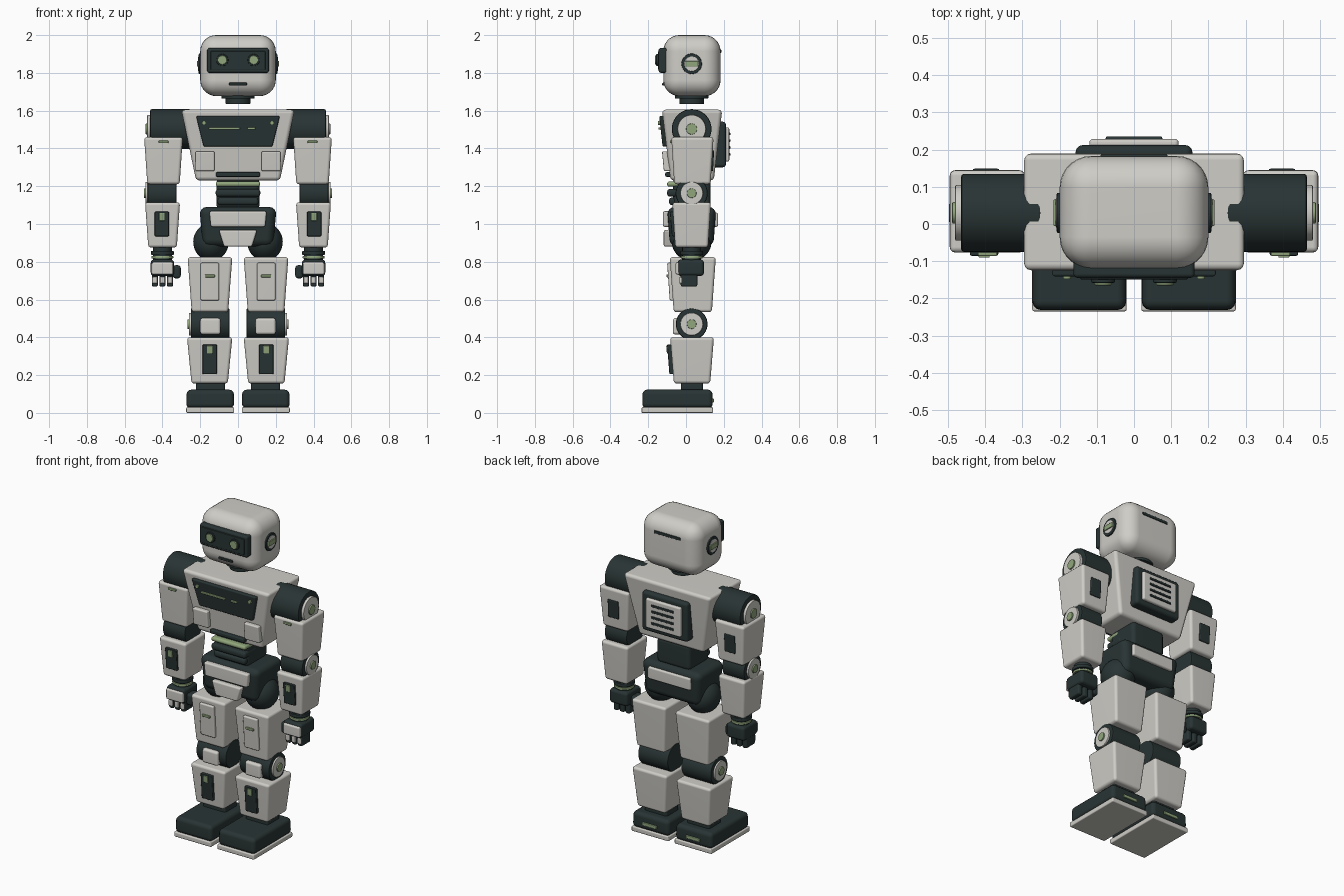
import bpy
import bmesh
from math import pi
from mathutils import Matrix, Vector

if "Cube" in bpy.data.objects:
    bpy.data.objects.remove(bpy.data.objects["Cube"])


def material(name, rgb):
    m = bpy.data.materials.new(name)
    m.use_nodes = True
    m.diffuse_color = (*rgb, 1)
    m.node_tree.nodes["Principled BSDF"].inputs["Base Color"].default_value = (*rgb, 1)
    return m


LIGHT = material("pale_grey", (0.62, 0.61, 0.57))
DARK = material("dark_slate", (0.022, 0.034, 0.034))
GREEN = material("sage_green", (0.28, 0.38, 0.20))
MID = 0.03   # depth of the body's centre line


def finish(bm, name, mat, mirror):
    bmesh.ops.recalc_face_normals(bm, faces=bm.faces)
    me = bpy.data.meshes.new(name)
    bm.to_mesh(me)
    bm.free()
    me.materials.append(mat)
    ob = bpy.data.objects.new(name, me)
    bpy.context.scene.collection.objects.link(ob)
    bpy.ops.object.select_all(action='DESELECT')
    ob.select_set(True)
    bpy.context.view_layer.objects.active = ob
    bpy.ops.object.shade_smooth_by_angle(angle=0.7)
    if mirror:
        ob.modifiers.new("mirror", 'MIRROR').use_clip = False
    ob.modifiers.new("weighted", 'WEIGHTED_NORMAL').keep_sharp = True
    return ob


def box(name, mat, x, y, z, bevel=0.01, inset=(0, 0), lean=0, mirror=False, seg=3):
    """Bevelled box; its bottom is inset in x and y, and shifted back by lean."""
    bm = bmesh.new()
    bmesh.ops.create_cube(bm, size=1)
    centre = Vector((sum(x), sum(y), sum(z))) / 2
    size = (x[1] - x[0], y[1] - y[0], z[1] - z[0])
    for v in bm.verts:
        low = v.co.z < 0
        for i in range(2):
            v.co[i] *= size[i] - (2 * inset[i] if low else 0)
        v.co.z *= size[2]
        v.co += centre
        if low:
            v.co.y += lean
    if bevel:
        bmesh.ops.bevel(bm, geom=bm.edges[:], offset=bevel, segments=seg,
                        profile=0.5, affect='EDGES', clamp_overlap=True)
    return finish(bm, name, mat, mirror)


def rod(name, mat, axis, centre, r, span, mirror=False, bevel=0.004):
    """Cylinder along an axis; centre gives the other two coordinates in order."""
    bm = bmesh.new()
    bmesh.ops.create_cone(bm, cap_ends=True, segments=40, radius1=r, radius2=r,
                          depth=span[1] - span[0])
    rims = [e for e in bm.edges if any(len(f.verts) > 4 for f in e.link_faces)]
    bmesh.ops.bevel(bm, geom=rims, offset=bevel, segments=2, profile=0.5, affect='EDGES')
    turn = {'X': Matrix.Rotation(pi / 2, 4, 'Y'), 'Y': Matrix.Rotation(pi / 2, 4, 'X'),
            'Z': Matrix.Identity(4)}[axis]
    place = list(centre)
    place.insert('XYZ'.index(axis), sum(span) / 2)
    bm.transform(Matrix.Translation(place) @ turn)
    return finish(bm, name, mat, mirror)


def ball(name, mat, centre, radii, mirror=False):
    bm = bmesh.new()
    bmesh.ops.create_uvsphere(bm, u_segments=32, v_segments=18, radius=1)
    bm.transform(Matrix.Translation(centre) @ Matrix.Diagonal((*radii, 1)))
    return finish(bm, name, mat, mirror)


def joint(name, x, z, r, cap_r, hub_r, cap):
    """Side-to-side hinge drum with a pale cap and a green hub, both sides."""
    rod(name + "_drum", DARK, 'X', (MID, z), r, x, True, 0.008)
    rod(name + "_cap", LIGHT, 'X', (MID, z), cap_r, (x[1] - 0.02, x[1] + cap), True)
    rod(name + "_hub", GREEN, 'X', (MID, z), hub_r, (x[1], x[1] + cap + 0.008), True, 0.003)


def indicator(name, cx, y, z):
    """Dark limb panel with a green light at its top, both sides."""
    top = z[1] - 0.006
    box(name + "_panel", DARK, (cx - 0.038, cx + 0.038), (y, y + 0.035), z, 0.005,
        lean=0.012, mirror=True)
    box(name + "_light", GREEN, (cx - 0.015, cx + 0.015), (y - 0.005, y + 0.02),
        (top - 0.042, top), 0.003, lean=0.004, mirror=True)


# Head
box("head", LIGHT, (-0.2, 0.2), (-0.12, 0.183), (1.677, 2.0), 0.085, seg=7)
box("visor_frame", DARK, (-0.163, 0.163), (-0.145, -0.08), (1.8, 1.932), 0.012)
box("visor_screen", DARK, (-0.145, 0.145), (-0.149, -0.1), (1.817, 1.915), 0.004)
rod("eye_ring", DARK, 'Y', (0.083, 1.868), 0.032, (-0.158, -0.12), True)
rod("eye_lens", GREEN, 'Y', (0.083, 1.868), 0.024, (-0.165, -0.12), True)
box("mouth", DARK, (-0.047, 0.047), (-0.126, -0.1), (1.733, 1.748), 0.004)
box("head_rear_slot", DARK, (-0.09, 0.09), (0.15, 0.187), (1.905, 1.923), 0.004)
rod("ear_ring", DARK, 'X', (MID, 1.848), 0.054, (0.18, 0.208), True)
rod("ear_disc", LIGHT, 'X', (MID, 1.848), 0.04, (0.19, 0.211), True)
box("ear_slot", GREEN, (0.2, 0.217), (-0.006, 0.066), (1.833, 1.863), 0.004, mirror=True)

# Neck
rod("neck", DARK, 'Z', (0, MID), 0.065, (1.634, 1.7))
rod("neck_collar", DARK, 'Z', (0, MID), 0.088, (1.664, 1.69))

# Torso
box("torso", LIGHT, (-0.3, 0.3), (-0.127, 0.192), (1.23, 1.605), 0.02, (0.078, 0.045))
box("chest_panel", DARK, (-0.222, 0.222), (-0.142, -0.08), (1.41, 1.572), 0.008,
    (0.04, 0), lean=0.018)
box("chest_long_light", GREEN, (-0.155, 0.01), (-0.145, -0.11), (1.5, 1.511), 0.003)
box("chest_short_light", GREEN, (0.05, 0.092), (-0.145, -0.11), (1.5, 1.511), 0.003)
rod("chest_dot", GREEN, 'Y', (0.18, 1.535), 0.011, (-0.148, -0.11), True, 0.002)
box("chest_pad", LIGHT, (0.124, 0.226), (-0.127, -0.07), (1.28, 1.385), 0.008,
    lean=0.01, mirror=True)
box("chest_lower_bar", DARK, (-0.117, 0.117), (-0.11, -0.07), (1.25, 1.274), 0.006)

# Backpack vent
box("backpack_base", DARK, (-0.157, 0.157), (0.12, 0.212), (1.3, 1.542), 0.018)
box("backpack_plate", LIGHT, (-0.12, 0.12), (0.19, 0.229), (1.33, 1.512), 0.01)
for i in range(4):
    h = 1.362 + i * 0.036
    box(f"vent_slit_{i + 1}", DARK, (-0.076, 0.076), (0.21, 0.235), (h, h + 0.014), 0.004)

# Waist
box("waist_core", DARK, (-0.115, 0.115), (-0.07, 0.13), (1.08, 1.24), 0.025)
box("waist_light", GREEN, (-0.117, 0.117), (-0.1, 0), (1.198, 1.225), 0.012)
box("waist_upper_rib", DARK, (-0.118, 0.118), (-0.1, 0.02), (1.145, 1.185), 0.015)
box("waist_lower_rib", DARK, (-0.108, 0.108), (-0.09, 0.02), (1.1, 1.14), 0.015)

# Pelvis
box("pelvis", DARK, (-0.205, 0.205), (-0.1, 0.16), (0.88, 1.09), 0.04, (0.02, 0.015), seg=4)
box("pelvis_front_plate", LIGHT, (-0.152, 0.152), (-0.122, -0.05), (0.985, 1.068), 0.01,
    (0.008, 0))
box("pelvis_lower_plate", LIGHT, (-0.102, 0.102), (-0.118, -0.05), (0.88, 0.968), 0.01,
    (0.028, 0))
box("pelvis_rear_plate", LIGHT, (-0.145, 0.145), (0.12, 0.17), (0.985, 1.06), 0.01)
ball("hip_ball", DARK, (0.143, MID, 0.905), (0.094, 0.105, 0.1), True)

# Arms
joint("shoulder", (0.25, 0.465), 1.503, 0.105, 0.075, 0.029, 0.016)
box("upper_arm", LIGHT, (0.292, 0.497), (-0.078, 0.146), (1.21, 1.46), 0.016,
    (0.017, 0.016), mirror=True)
box("upper_arm_light", GREEN, (0.368, 0.42), (-0.086, -0.05), (1.428, 1.442), 0.004,
    mirror=True)
box("upper_arm_rear_panel", DARK, (0.362, 0.434), (0.11, 0.149), (1.28, 1.39), 0.005,
    lean=-0.006, mirror=True)
joint("elbow", (0.325, 0.478), 1.163, 0.085, 0.06, 0.025, 0.012)
box("forearm", LIGHT, (0.307, 0.492), (-0.072, 0.132), (0.875, 1.115), 0.016,
    (0.017, 0.015), mirror=True)
indicator("forearm", 0.403, -0.086, (0.935, 1.065))

# Wrists and hands
rod("wrist", DARK, 'Z', (0.4, MID), 0.05, (0.8, 0.89), True)
rod("wrist_cuff", DARK, 'Z', (0.4, MID), 0.06, (0.836, 0.858), True)
rod("wrist_ring", GREEN, 'Z', (0.4, MID), 0.058, (0.817, 0.831), True)
box("palm", DARK, (0.338, 0.462), (-0.045, 0.095), (0.725, 0.812), 0.018, mirror=True)
box("hand_plate", LIGHT, (0.343, 0.457), (-0.055, 0), (0.732, 0.798), 0.01, mirror=True)
for i, cx in enumerate((0.36, 0.4, 0.44)):
    box(f"finger_{i + 1}", DARK, (cx - 0.016, cx + 0.016), (-0.028, 0.06), (0.668, 0.745),
        0.01, mirror=True)
    box(f"finger_plate_{i + 1}", LIGHT, (cx - 0.013, cx + 0.013), (-0.035, 0),
        (0.685, 0.72), 0.005, mirror=True)
box("thumb", DARK, (0.303, 0.345), (-0.02, 0.055), (0.712, 0.782), 0.015, mirror=True)

# Legs
box("thigh", LIGHT, (0.03, 0.267), (-0.086, 0.158), (0.533, 0.825), 0.016,
    (0.022, 0.021), mirror=True)
box("thigh_plate", LIGHT, (0.1, 0.198), (-0.1, -0.05), (0.595, 0.795), 0.008,
    lean=0.014, mirror=True)
box("thigh_light", GREEN, (0.122, 0.176), (-0.104, -0.06), (0.718, 0.732), 0.004,
    mirror=True)
joint("knee", (0.045, 0.25), 0.47, 0.084, 0.06, 0.025, 0.01)
box("knee_pad", LIGHT, (0.092, 0.2), (-0.07, 0.02), (0.415, 0.502), 0.014, mirror=True)
box("shin", LIGHT, (0.03, 0.27), (-0.084, 0.148), (0.155, 0.4), 0.016,
    (0.024, 0.02), mirror=True)
indicator("shin", 0.15, -0.1, (0.205, 0.362))

# Ankles and feet
box("ankle", DARK, (0.068, 0.222), (-0.027, 0.09), (0.1, 0.175), 0.012, mirror=True)
box("foot", DARK, (0.022, 0.272), (-0.23, 0.14), (0.025, 0.123), 0.024,
    (-0.002, -0.002), mirror=True)
box("sole", LIGHT, (0.02, 0.274), (-0.235, 0.143), (0, 0.03), 0.006, mirror=True)
box("heel_light", GREEN, (0.1, 0.195), (0.11, 0.148), (0.055, 0.075), 0.004, mirror=True)
